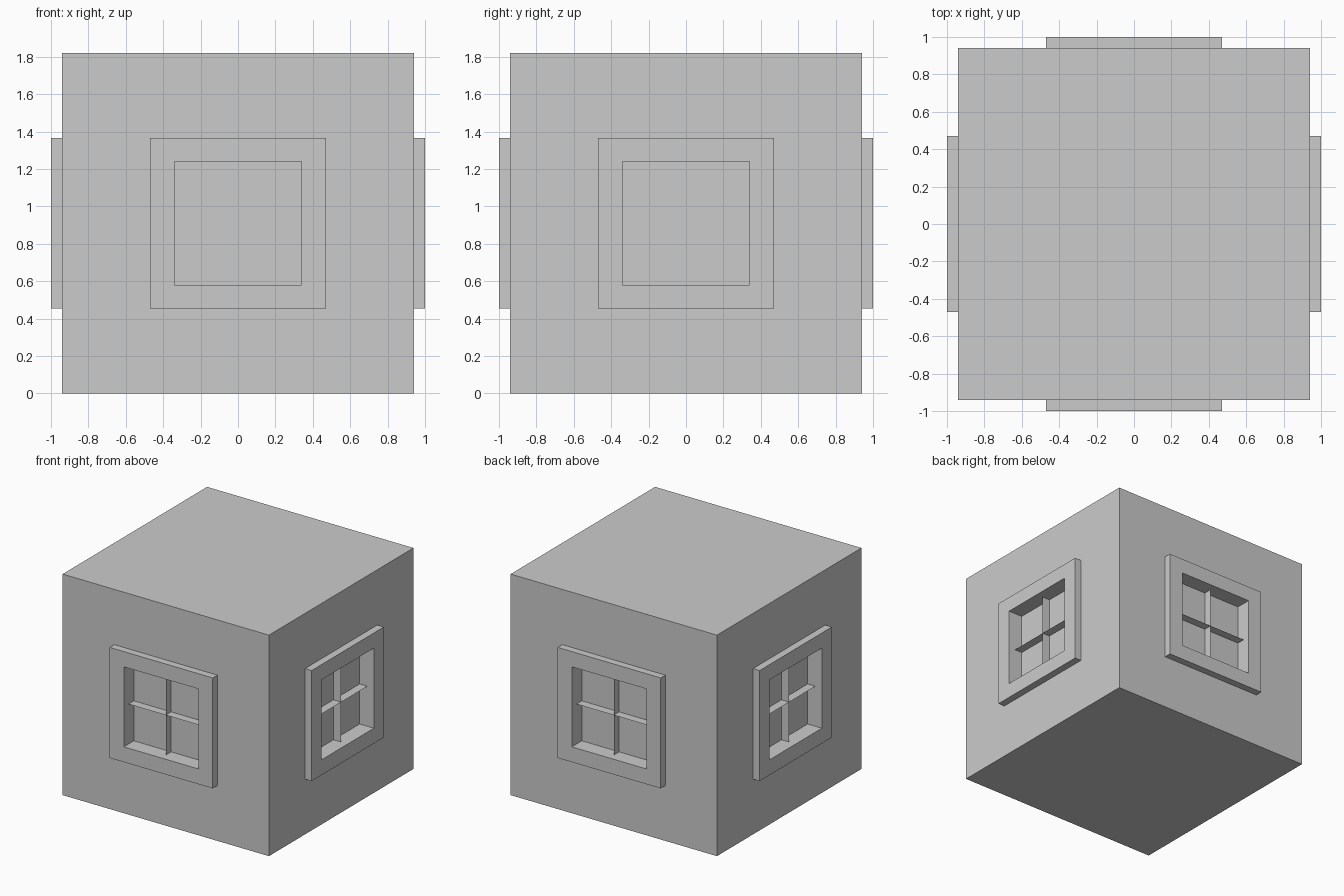
import bpy, bmesh
from math import radians
from mathutils import Matrix, Vector

if "Cube" in bpy.data.objects:
    bpy.data.objects.remove(bpy.data.objects["Cube"])

HALF, HALF_Z = 0.94, 0.91      # half width and half height of the block
FRAME_OUT = 1.0                # outer face of the window frames
PANE = 0.87                    # plane of the recessed panes


def add_object(name, bm):
    mesh = bpy.data.meshes.new(name)
    bm.to_mesh(mesh)
    bm.free()
    obj = bpy.data.objects.new(name, mesh)
    bpy.context.collection.objects.link(obj)
    return obj


def inset(bm, face, thickness):
    bmesh.ops.inset_individual(bm, faces=[face], thickness=thickness,
                               depth=0, use_even_offset=True)


def push(bm, face, distance):
    """Extrude one face along its normal and return the moved face."""
    n = face.normal.copy()
    new = bmesh.ops.extrude_discrete_faces(bm, faces=[face])["faces"][0]
    bmesh.ops.translate(bm, verts=new.verts, vec=n * distance)
    new.normal_update()
    return new


# Block with a raised frame and recessed pane on each of its four sides
bm = bmesh.new()
bmesh.ops.create_cube(bm, size=2)
bm.normal_update()
for face in [f for f in bm.faces if abs(f.normal.z) < 0.5]:
    inset(bm, face, 0.5)
    face = push(bm, face, (FRAME_OUT - HALF) / HALF)
    inset(bm, face, 0.138)
    push(bm, face, (PANE - FRAME_OUT) / HALF)
bmesh.ops.scale(bm, verts=bm.verts, vec=(HALF, HALF, HALF_Z))
bmesh.ops.translate(bm, verts=bm.verts, vec=(0, 0, HALF_Z))
bmesh.ops.recalc_face_normals(bm, faces=bm.faces)
add_object("block_with_window_frames", bm)

# Paper-thin crossed glazing bars, one pair per window
W, H = 0.34, 0.33
bars = {
    "vertical_bar": [(0, -HALF, -H), (0, -PANE, -H), (0, -PANE, H), (0, -HALF, H)],
    "horizontal_bar": [(-W, -HALF, 0), (W, -HALF, 0), (W, -PANE, 0), (-W, -PANE, 0)],
}
for i, side in enumerate(("front", "right", "back", "left")):
    turn = Matrix.Rotation(radians(90 * i), 4, 'Z')
    for part, corners in bars.items():
        bm = bmesh.new()
        bm.faces.new([bm.verts.new(turn @ Vector(c) + Vector((0, 0, HALF_Z)))
                      for c in corners])
        add_object(f"{side}_window_{part}", bm)
